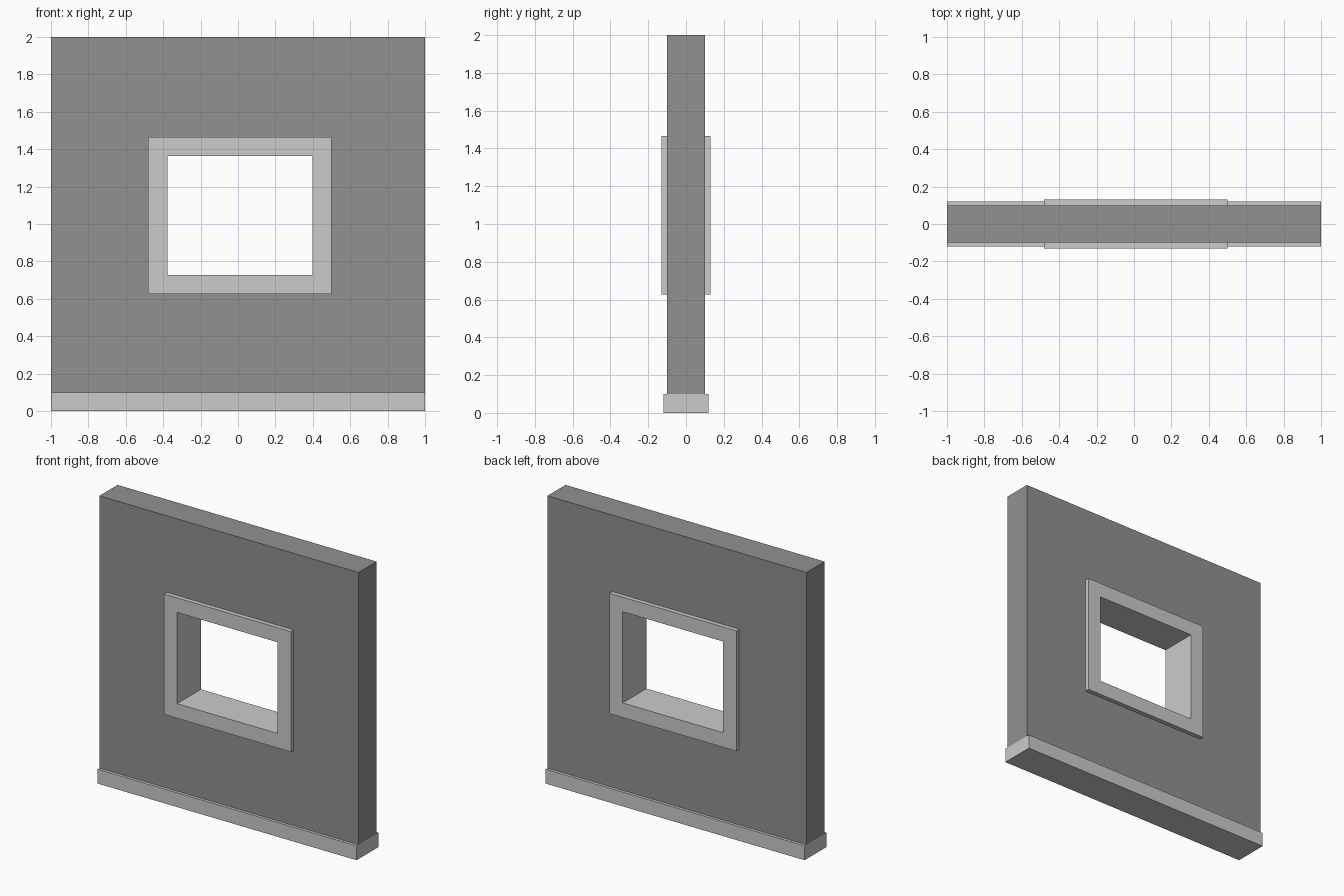
import bpy
import bmesh

if "Cube" in bpy.data.objects:
    bpy.data.objects.remove(bpy.data.objects["Cube"])


def paint(obj, name, value):
    mat = bpy.data.materials.new(name)
    mat.diffuse_color = (value, value, value, 1)
    mat.use_nodes = True
    mat.node_tree.nodes["Principled BSDF"].inputs["Base Color"].default_value = mat.diffuse_color
    obj.data.materials.append(mat)


def make_ring(name, outer, inner, half_depth):
    """Rectangular panel with a rectangular hole; rects are x0, x1, z0, z1."""
    bm = bmesh.new()

    def loop(rect, y):
        x0, x1, z0, z1 = rect
        return [bm.verts.new((x, y, z)) for x, z in ((x0, z0), (x1, z0), (x1, z1), (x0, z1))]

    loops = [loop(outer, -half_depth), loop(outer, half_depth),
             loop(inner, half_depth), loop(inner, -half_depth)]
    for a, b in zip(loops, loops[1:] + loops[:1]):
        for i in range(4):
            j = (i + 1) % 4
            bm.faces.new((a[i], a[j], b[j], b[i]))
    bmesh.ops.recalc_face_normals(bm, faces=bm.faces)
    mesh = bpy.data.meshes.new(name)
    bm.to_mesh(mesh)
    bm.free()
    obj = bpy.data.objects.new(name, mesh)
    bpy.context.collection.objects.link(obj)
    return obj


opening = (-0.48, 0.5, 0.626, 1.466)
clear = (-0.378, 0.397, 0.728, 1.364)

# Wall panel around the window opening
wall = make_ring("wall", (-1, 1, 0.1, 2), opening, 0.1)
paint(wall, "dark_grey", 0.285)

# Window frame lining the opening and standing proud of both wall faces
frame = make_ring("window_frame", opening, clear, 0.131)
paint(frame, "frame_grey", 0.54)

# Base strip under the wall
bpy.ops.mesh.primitive_cube_add(size=1, location=(0, 0, 0.05))
base = bpy.context.object
base.name = "baseboard"
base.scale = (2, 0.24, 0.1)
bpy.ops.object.transform_apply(location=False, rotation=False, scale=True)
paint(base, "base_grey", 0.54)
